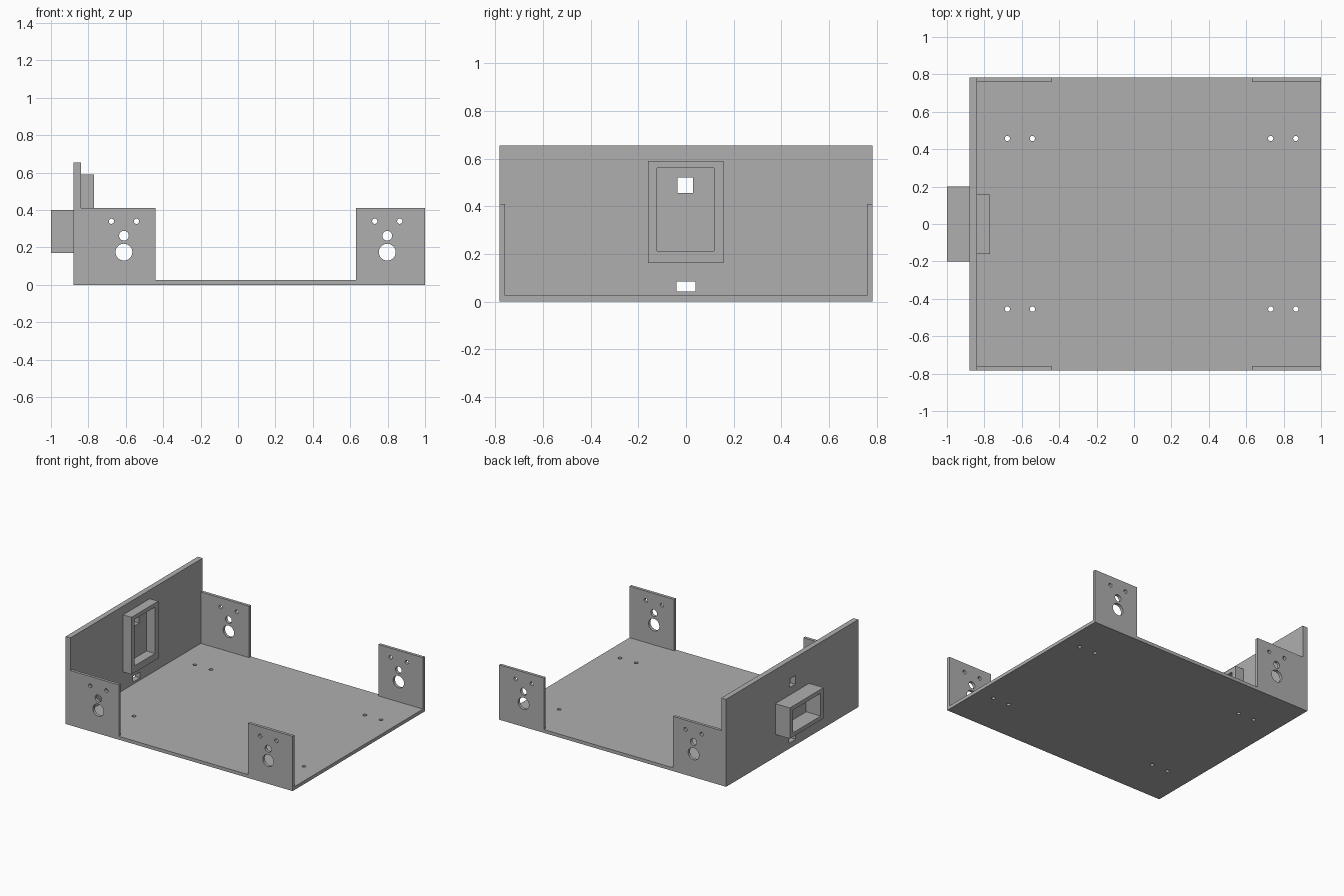
import bpy
from mathutils import Matrix, Vector

old = bpy.data.objects.get("Cube")
if old:
    bpy.data.objects.remove(old, do_unlink=True)

# One plain grey for the whole chassis
grey = bpy.data.materials.new("plain_grey")
grey.use_nodes = True
colour = (0.43, 0.43, 0.43, 1)
grey.diffuse_color = colour
grey.node_tree.nodes["Principled BSDF"].inputs["Base Color"].default_value = colour


def box(name, x, y, z):
    """Box spanning the given (low, high) ranges."""
    lo, hi = Vector((x[0], y[0], z[0])), Vector((x[1], y[1], z[1]))
    bpy.ops.mesh.primitive_cube_add(size=1)
    ob = bpy.context.object
    ob.name = name
    ob.data.transform(Matrix.Translation((lo + hi) / 2) @ Matrix.Diagonal((*(hi - lo), 1)))
    ob.data.materials.append(grey)
    return ob


def drill(centre, radius, axis):
    """Round cutter along y or z."""
    turn = (1.5708, 0, 0) if axis == "y" else (0, 0, 0)
    bpy.ops.mesh.primitive_cylinder_add(vertices=32, radius=radius, depth=0.2,
                                        location=centre, rotation=turn)
    ob = bpy.context.object
    ob.name = "hole_cutter"
    return ob


def cut(target, cutters):
    """Subtract the cutters and discard them."""
    for cutter in cutters:
        cutter.hide_render = True
        mod = target.modifiers.new("hole", "BOOLEAN")
        mod.operation = "DIFFERENCE"
        mod.solver = "EXACT"
        mod.object = cutter
        bpy.context.view_layer.objects.active = target
        bpy.ops.object.modifier_apply(modifier=mod.name)
        bpy.data.objects.remove(cutter, do_unlink=True)


WALL_X = (-0.88, -0.84)
HALF_Y = 0.782
FLOOR = 0.025
SCREW = 0.014
PAIR = 0.067          # half spacing of the screw pairs
MOUNTS = {"right": (-0.61, -0.84, -0.44), "left": (0.798, 0.63, 1.0)}

# Floor plate with screw holes
base = box("base_plate", (WALL_X[1], 1), (-HALF_Y, HALF_Y), (0, FLOOR))
cut(base, [drill((cx + dx, y, 0), SCREW, "z")
           for cx, _, _ in MOUNTS.values()
           for dx in (-PAIR, PAIR) for y in (-0.455, 0.457)])

# Tall end wall with two cable openings
wall = box("end_wall", WALL_X, (-HALF_Y, HALF_Y), (0, 0.655))
cut(wall, [box("upper_cutter", (-0.95, -0.78), (-0.036, 0.03), (0.456, 0.52)),
           box("lower_cutter", (-0.95, -0.78), (-0.04, 0.04), (0.042, 0.085))])

# Upright motor mounts at the four corners
for side, (cx, x0, x1) in MOUNTS.items():
    for end, s in (("front", -1), ("back", 1)):
        y = sorted((s * HALF_Y, s * (HALF_Y - 0.022)))
        mount = box(f"{end}_{side}_motor_mount", (x0, x1), y, (FLOOR, 0.41))
        yc = s * HALF_Y
        cut(mount, [drill((cx, yc, 0.175), 0.045, "y"),
                    drill((cx, yc, 0.263), 0.026, "y"),
                    drill((cx - PAIR, yc, 0.34), SCREW, "y"),
                    drill((cx + PAIR, yc, 0.34), SCREW, "y")])

# Open rectangular frame inside the wall
frame = box("inner_frame", (-0.84, -0.77), (-0.16, 0.157), (0.162, 0.59))
cut(frame, [box("frame_cutter", (-0.9, -0.7), (-0.122, 0.118), (0.213, 0.56))])

# Open socket outside the wall
socket = box("outer_socket", (-1, -0.88), (-0.2, 0.2), (0.17, 0.4))
cut(socket, [box("socket_cutter", (-1.1, -0.8), (-0.165, 0.165), (0.2, 0.37))])
